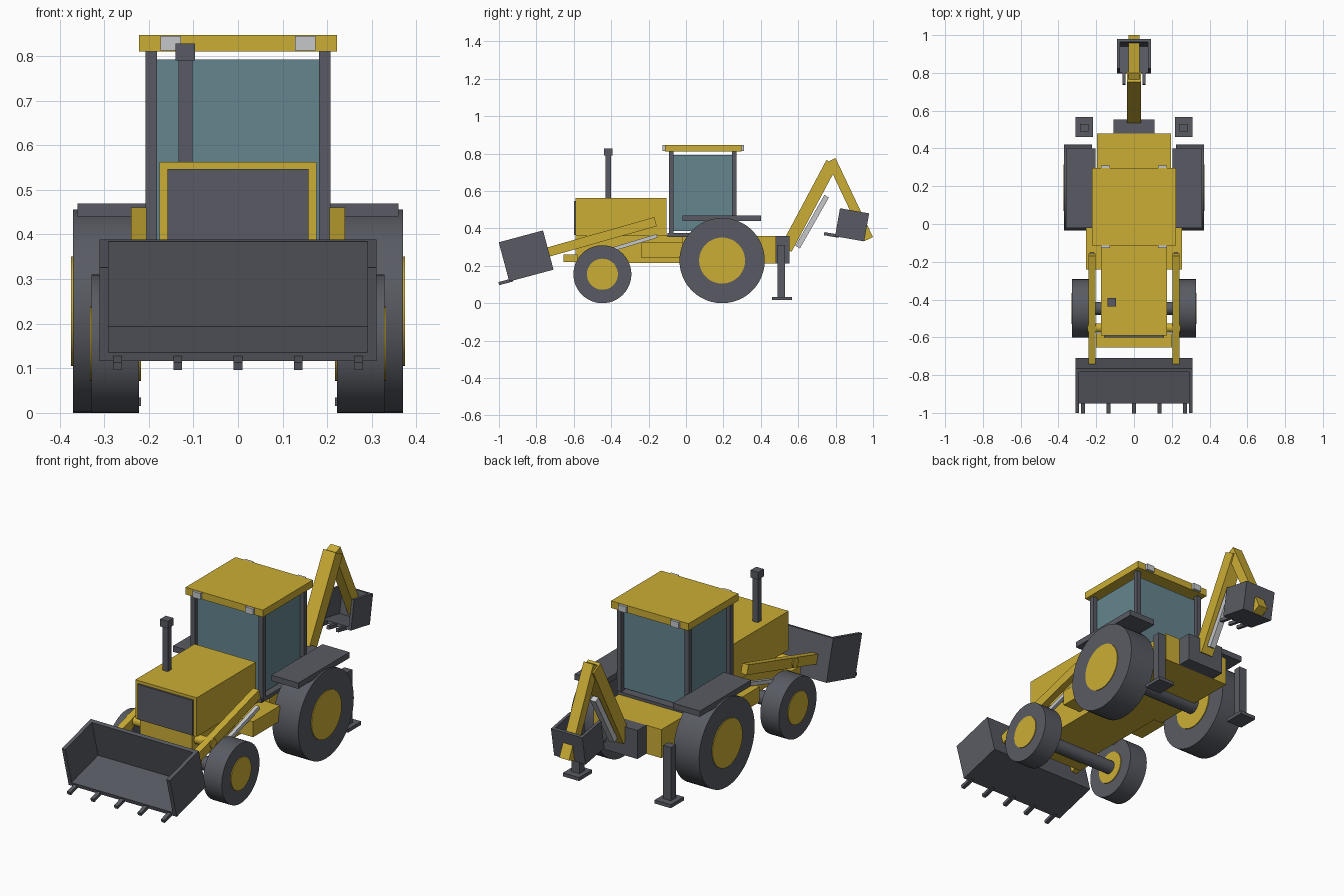
import bpy, bmesh
from math import cos, sin, radians, pi, atan2, hypot
from mathutils import Matrix, Vector

cube = bpy.data.objects.get("Cube")
if cube:
    bpy.data.objects.remove(cube, do_unlink=True)


def material(name, rgb):
    m = bpy.data.materials.new(name)
    m.use_nodes = True
    m.diffuse_color = (*rgb, 1)
    m.node_tree.nodes["Principled BSDF"].inputs["Base Color"].default_value = (*rgb, 1)
    return m


YELLOW = material("yellow paint", (0.60, 0.42, 0.035))
DARK = material("dark grey", (0.10, 0.105, 0.125))
GLASS = material("blue glass", (0.13, 0.235, 0.275))
LIGHT = material("light grey", (0.56, 0.57, 0.59))


def finish(name, bm, mat):
    mesh = bpy.data.meshes.new(name)
    bm.to_mesh(mesh)
    bm.free()
    mesh.materials.append(mat)
    ob = bpy.data.objects.new(name, mesh)
    bpy.context.collection.objects.link(ob)
    return ob


def box(name, x, y, z, mat, frame=Matrix()):
    """Box from (min, max) ranges, placed in an optional frame."""
    bm = bmesh.new()
    centre = Vector([(a + b) / 2 for a, b in (x, y, z)])
    size = [b - a for a, b in (x, y, z)]
    bmesh.ops.create_cube(bm, size=1, matrix=frame @ Matrix.Translation(centre) @ Matrix.Diagonal((*size, 1)))
    return finish(name, bm, mat)


def pair(name, x, y, z, mat, frame=Matrix()):
    """The same box on both sides."""
    box("left_" + name, x, y, z, mat, frame)
    box("right_" + name, (-x[1], -x[0]), y, z, mat, frame)


def side_frame(y, z, angle):
    return Matrix.Translation((0, y, z)) @ Matrix.Rotation(angle, 4, 'X')


def beam(name, x, start, end, width, mat, make=box):
    """Bar between two points (y, z) of the side plane."""
    dy, dz = end[0] - start[0], end[1] - start[1]
    make(name, x, (0, hypot(dy, dz)), (-width / 2, width / 2), mat,
         side_frame(*start, atan2(dz, dy)))


def drum(name, x, y, z, radius, mat, sides=48):
    """Cylinder lying along x."""
    bm = bmesh.new()
    place = Matrix.Translation(((x[0] + x[1]) / 2, y, z)) @ Matrix.Rotation(pi / 2, 4, 'Y')
    bmesh.ops.create_cone(bm, cap_ends=True, segments=sides, radius1=radius, radius2=radius,
                          depth=x[1] - x[0], matrix=place)
    for f in bm.faces:
        f.smooth = len(f.verts) == 4
    for e in bm.edges:
        e.smooth = all(len(f.verts) == 4 for f in e.link_faces)
    return finish(name, bm, mat)


def bucket(name, half, depth, height, wall, frame, teeth, reach, tooth):
    """Scoop open at the front and top, with teeth on its floor edge."""
    inner = half - wall
    box(name + "_floor", (-inner, inner), (0, depth), (0, wall), DARK, frame)
    box(name + "_back", (-inner, inner), (depth - wall, depth), (wall, height), DARK, frame)
    pair(name + "_side", (inner, half), (0, depth), (0, height), DARK, frame)
    for i, x in enumerate(teeth):
        box(f"{name}_tooth_{i + 1}", (x - tooth, x + tooth), (-reach, 0.02), (-0.005, 0.012), DARK, frame)


# Wheels, hubs and axles
for axle, y, r, hub, outer, bar in (("front", -0.447, 0.155, 0.083, 0.328, 0.035),
                                    ("rear", 0.193, 0.228, 0.123, 0.37, 0.045)):
    for side, s in (("left", 1), ("right", -1)):
        drum(f"{axle}_{side}_tyre", sorted((s * 0.222, s * outer)), y, r, r, DARK)
        drum(f"{axle}_{side}_hub", sorted((s * 0.218, s * (outer + 0.004))), y, r, hub, YELLOW)
    drum(axle + "_axle", (-0.23, 0.23), y, r, bar, DARK, 24)

# Body
box("chassis", (-0.15, 0.15), (-0.59, 0.0), (0.215, 0.365), YELLOW)
box("rear_body", (-0.195, 0.195), (-0.02, 0.48), (0.212, 0.36), YELLOW)
box("front_bumper", (-0.2, 0.2), (-0.655, -0.58), (0.22, 0.26), YELLOW)
box("hood", (-0.176, 0.176), (-0.59, -0.105), (0.36, 0.562), YELLOW)
box("grille", (-0.158, 0.158), (-0.6, -0.58), (0.365, 0.547), DARK)
pair("side_tank", (0.14, 0.255), (-0.24, -0.02), (0.245, 0.325), YELLOW)
pair("fender", (0.205, 0.36), (-0.02, 0.4), (0.44, 0.47), DARK)

# Exhaust
box("exhaust_pipe", (-0.133, -0.102), (-0.43, -0.4), (0.56, 0.8), DARK)
box("exhaust_cap", (-0.14, -0.096), (-0.438, -0.392), (0.79, 0.828), DARK)

# Cab
box("cab_floor", (-0.205, 0.205), (-0.1, 0.273), (0.355, 0.375), DARK)
box("cab_glass", (-0.185, 0.185), (-0.072, 0.25), (0.387, 0.792), GLASS)
pair("front_pillar", (0.182, 0.207), (-0.092, -0.067), (0.36, 0.812), DARK)
pair("rear_pillar", (0.182, 0.207), (0.246, 0.271), (0.36, 0.812), DARK)
box("cab_roof", (-0.222, 0.222), (-0.113, 0.297), (0.81, 0.847), YELLOW)
pair("front_lamp", (0.128, 0.174), (-0.126, -0.11), (0.813, 0.845), LIGHT)
pair("rear_lamp", (0.128, 0.174), (0.29, 0.31), (0.813, 0.845), LIGHT)

# Front loader
beam("loader_arm", (0.205, 0.24), (-0.163, 0.436), (-0.738, 0.273), 0.05, YELLOW, pair)
beam("loader_ram", (0.212, 0.232), (-0.155, 0.36), (-0.42, 0.28), 0.02, LIGHT, pair)
drum("loader_cross_tube", (-0.245, 0.245), -0.55, 0.327, 0.024, YELLOW, 24)
bucket("loader_bucket", 0.31, 0.245, 0.217, 0.02, side_frame(-0.945, 0.116, radians(15)),
       [i * 0.135 for i in range(-2, 3)], 0.057, 0.01)

# Stabilisers
pair("stabiliser_leg", (0.24, 0.285), (0.49, 0.53), (0.03, 0.31), DARK)
pair("stabiliser_foot", (0.217, 0.31), (0.46, 0.567), (0.016, 0.034), DARK)

# Rear digger
box("digger_mount", (-0.108, 0.108), (0.475, 0.553), (0.212, 0.36), DARK)
beam("digger_boom", (-0.036, 0.036), (0.535, 0.29), (0.78, 0.75), 0.066, YELLOW)
beam("digger_stick", (-0.028, 0.028), (0.777, 0.765), (0.977, 0.343), 0.05, YELLOW)
beam("digger_ram", (-0.016, 0.016), (0.597, 0.3), (0.752, 0.572), 0.028, LIGHT)
bucket("digger_bucket", 0.09, 0.158, 0.152, 0.015, side_frame(0.797, 0.358, radians(-10)),
       (-0.053, 0, 0.053), 0.06, 0.008)
